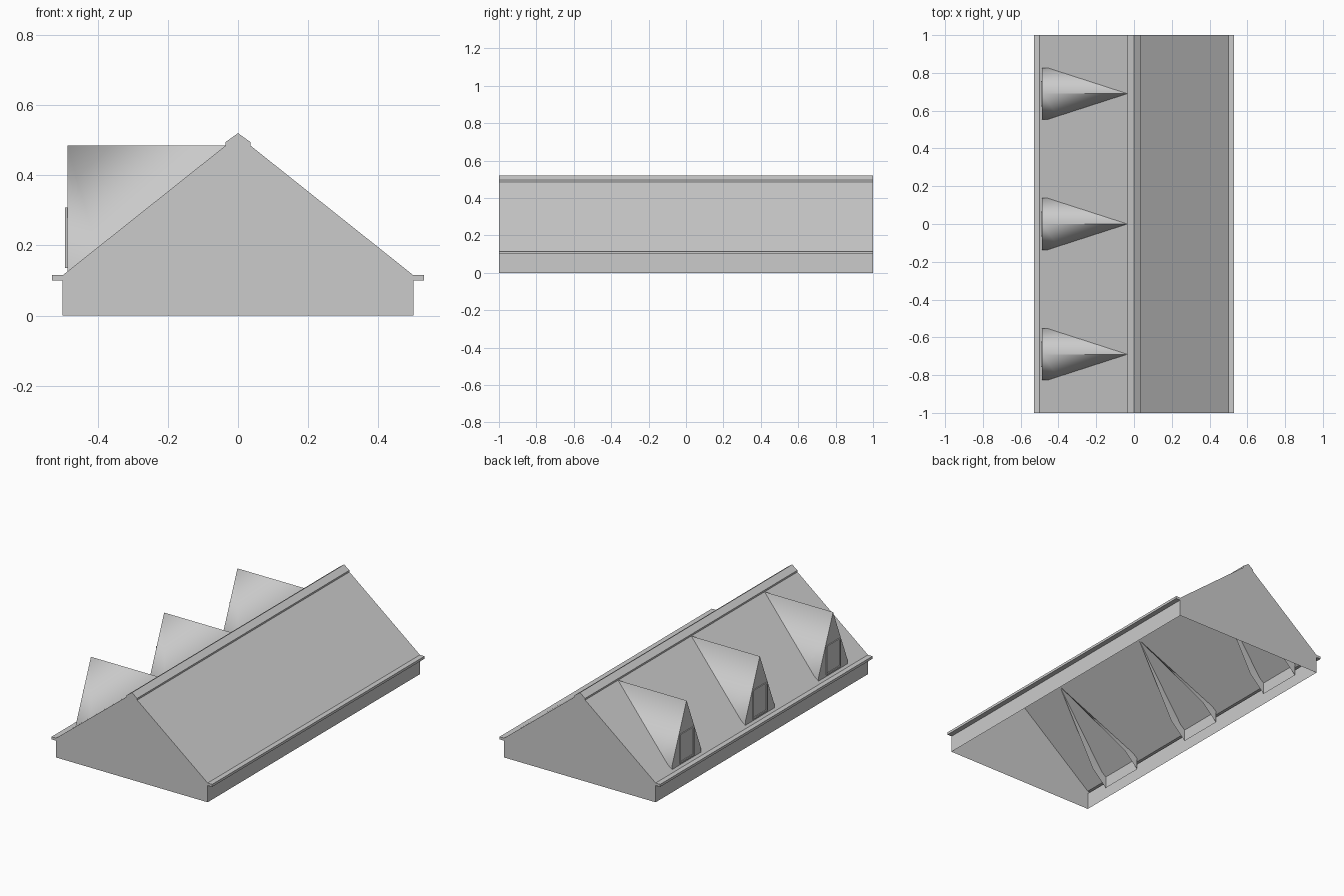
import bpy, bmesh
from mathutils import Vector

cube = bpy.data.objects.get("Cube")
if cube:
    bpy.data.objects.remove(cube, do_unlink=True)

grey = bpy.data.materials.new("light_grey")
grey.use_nodes = True
grey.diffuse_color = (0.6, 0.6, 0.6, 1)
grey.node_tree.nodes["Principled BSDF"].inputs["Base Color"].default_value = (0.6, 0.6, 0.6, 1)


def finish(bm, name, smooth=False):
    mesh = bpy.data.meshes.new(name)
    for f in bm.faces:
        f.smooth = smooth
    bm.to_mesh(mesh)
    bm.free()
    mesh.materials.append(grey)
    obj = bpy.data.objects.new(name, mesh)
    bpy.context.collection.objects.link(obj)
    return obj


def sweep(bm, start, offset):
    """Pull an open profile along an offset; return both rows of vertices."""
    a = [bm.verts.new(p) for p in start]
    b = [bm.verts.new(Vector(p) + Vector(offset)) for p in start]
    for i in range(len(a) - 1):
        bm.faces.new((a[i], a[i + 1], b[i + 1], b[i]))
    return a, b


# Roof shell: half profile mirrored, closed gables, open underside
half = [(0.5, 0), (0.5, 0.1), (0.53, 0.1), (0.53, 0.115), (0.5, 0.115),
        (0.035, 0.485), (0.035, 0.495)]
profile = half + [(0, 0.52)] + [(-x, z) for x, z in reversed(half)]
bm = bmesh.new()
front, back = sweep(bm, [(x, -1, z) for x, z in profile], (0, 2, 0))
bm.faces.new(front)
bm.faces.new(back)
bmesh.ops.recalc_face_normals(bm, faces=bm.faces)
finish(bm, "roof_shell")

# Dormer dimensions
FACE_X, BACK_X = -0.487, -0.035
WIDE, EAVE, APEX, FOOT = 0.137, 0.148, 0.485, 0.055


def dormer(y, label):
    outline = [(FACE_X, y - WIDE, FOOT), (FACE_X, y - WIDE, EAVE), (FACE_X, y, APEX),
               (FACE_X, y + WIDE, EAVE), (FACE_X, y + WIDE, FOOT)]
    # Tent roof, trimmed by a slanted plane just under the main slope
    bm = bmesh.new()
    sweep(bm, outline, (BACK_X - FACE_X, 0, 0))
    run, rise = BACK_X - FACE_X, APEX - FOOT
    bmesh.ops.bisect_plane(bm, geom=bm.verts[:] + bm.edges[:] + bm.faces[:],
                           plane_co=(FACE_X, y, FOOT), plane_no=(rise, 0, -run),
                           clear_outer=True)
    bmesh.ops.recalc_face_normals(bm, faces=bm.faces)
    if sum(f.normal.z for f in bm.faces) < 0:
        bmesh.ops.reverse_faces(bm, faces=bm.faces)
    finish(bm, "dormer_roof_" + label, smooth=True)

    # Flat front wall
    bm = bmesh.new()
    wall = bm.faces.new([bm.verts.new(p) for p in outline])
    wall.normal_update()
    if wall.normal.x > 0:
        wall.normal_flip()
    finish(bm, "dormer_wall_" + label)

    # Window: raised frame with a recessed pane
    bm = bmesh.new()
    x, w, low, high = FACE_X - 0.006, 0.067, 0.135, 0.308
    pane = bm.faces.new([bm.verts.new(p) for p in (
        (x, y - w, low), (x, y - w, high), (x, y + w, high), (x, y + w, low))])
    pane.normal_update()
    if pane.normal.x > 0:
        pane.normal_flip()
    rim = list(pane.edges)
    ext = bmesh.ops.extrude_edge_only(bm, edges=rim)["geom"]
    for v in ext:
        if isinstance(v, bmesh.types.BMVert):
            v.co.x = FACE_X
    bmesh.ops.inset_region(bm, faces=[pane], thickness=0.014, depth=0)
    bmesh.ops.inset_region(bm, faces=[pane], thickness=0.001, depth=-0.004)
    bmesh.ops.recalc_face_normals(bm, faces=bm.faces)
    if sum(f.normal.x * f.calc_area() for f in bm.faces) > 0:
        bmesh.ops.reverse_faces(bm, faces=bm.faces)
    finish(bm, "dormer_window_" + label)


for y, label in ((-0.69, "front"), (0, "middle"), (0.69, "back")):
    dormer(y, label)
